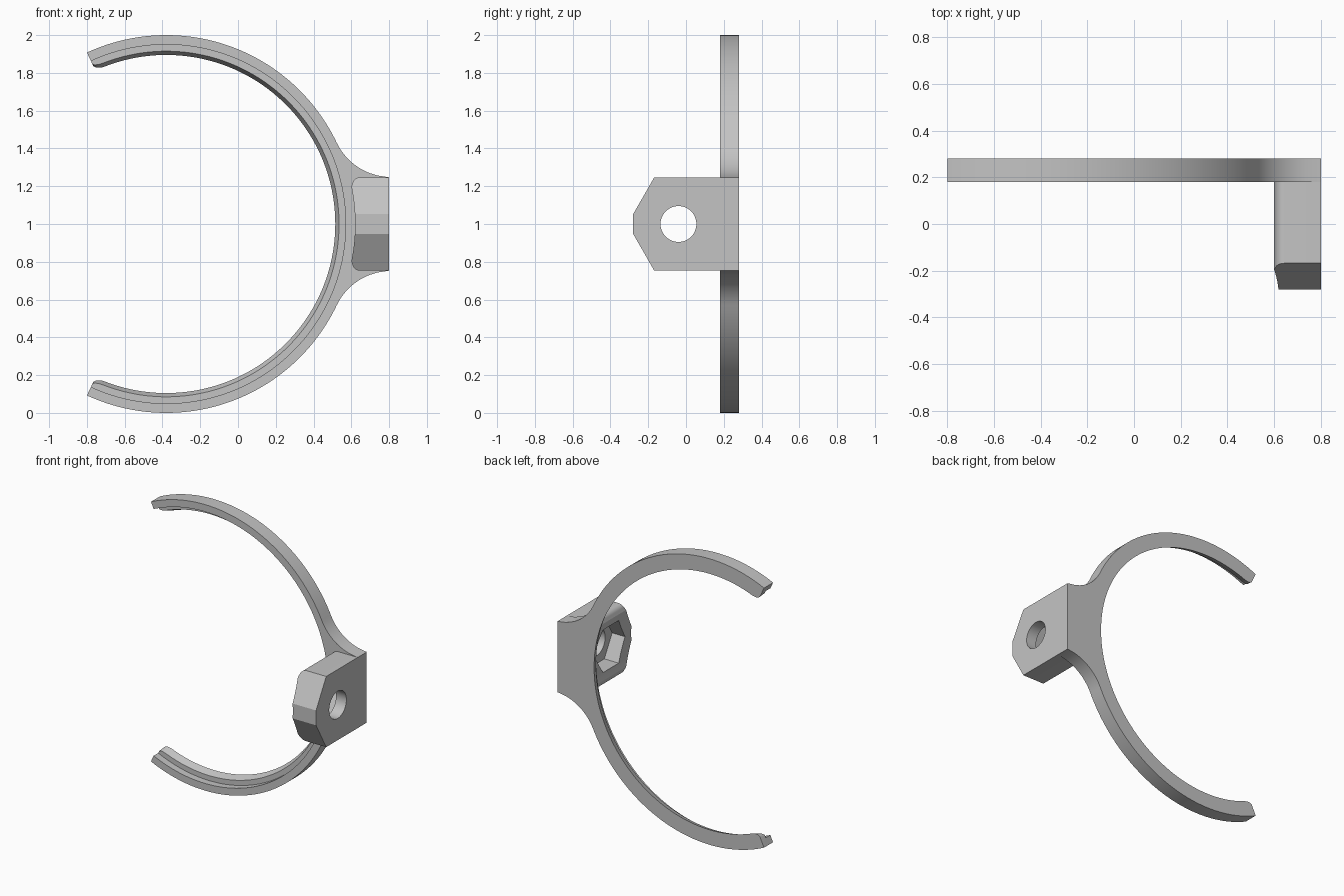
import bpy, bmesh, math
from math import sin, cos, sqrt, radians, pi

if "Cube" in bpy.data.objects:
    bpy.data.objects.remove(bpy.data.objects["Cube"])

CX, CZ = -0.38, 1.0            # ring centre
EDGE = 0.8                     # flat right edge
END = radians(114.8)           # ring opening
FA, FR = radians(25.5), 0.32   # neck fillet: tangent angle and radius
HALF = 0.247                   # half height of the lug
CORNER = math.atan2(HALF, EDGE - CX)

grey = bpy.data.materials.new("grey_plastic")
grey.diffuse_color = (0.55, 0.55, 0.55, 1)
grey.use_nodes = True
grey.node_tree.nodes["Principled BSDF"].inputs["Base Color"].default_value = grey.diffuse_color


def make(name, bm):
    bmesh.ops.recalc_face_normals(bm, faces=bm.faces)
    me = bpy.data.meshes.new(name)
    bm.to_mesh(me)
    bm.free()
    me.materials.append(grey)
    ob = bpy.data.objects.new(name, me)
    bpy.context.collection.objects.link(ob)
    return ob


def prism(name, pts, offset):
    """Extrude a closed 3D outline along an offset vector."""
    bm = bmesh.new()
    a = [bm.verts.new(p) for p in pts]
    b = [bm.verts.new([u + v for u, v in zip(p, offset)]) for p in pts]
    bm.faces.new(a)
    bm.faces.new(b)
    for i in range(len(a)):
        j = (i + 1) % len(a)
        bm.faces.new((a[i], a[j], b[j], b[i]))
    return make(name, bm)


def boolean(ob, cutter, operation):
    m = ob.modifiers.new(operation.lower(), 'BOOLEAN')
    m.operation, m.object, m.solver = operation, cutter, 'EXACT'
    bpy.context.view_layer.objects.active = ob
    bpy.ops.object.modifier_apply(modifier=m.name)
    bpy.data.objects.remove(cutter)


def smooth(ob):
    bpy.ops.object.select_all(action='DESELECT')
    ob.select_set(True)
    bpy.context.view_layer.objects.active = ob
    bpy.ops.object.shade_smooth_by_angle(angle=radians(25))


def outer(t):
    """Outer radius: flat edge, then concave neck, then the ring."""
    t = abs(t)
    if t <= CORNER + 1e-6:
        return (EDGE - CX) / cos(t)
    if t < FA:
        d = 1 + FR
        return d * cos(FA - t) - sqrt(FR ** 2 - (d * sin(FA - t)) ** 2)
    return 1.0


def rounding(t):
    """Extra inner radius that rounds off the ring tips."""
    s = min(1, (END - abs(t)) * 0.9 / 0.055)
    return 1 - sqrt(max(0, 1 - (1 - s) ** 2))


# Open ring with flared neck: stepped section swept around the centre
def span(a, b, n):
    return [a + (b - a) * i / n for i in range(n)]


tip = END - 0.055 / 0.9
half = span(0, CORNER, 6) + span(CORNER, FA, 12) + span(FA, tip, 48)
half += [END - (END - tip) * (1 - i / 8) ** 2 for i in range(9)]
angles = [-t for t in reversed(half[1:])] + half
bm = bmesh.new()
rows = []
for t in angles:
    e, o = rounding(t), outer(t)
    section = [(o, 0.18), (0.95, 0.18), (0.95, 0.23), (0.915 + 0.02 * e, 0.23),
               (0.895 + 0.032 * e, 0.28), (o, 0.28)]
    rows.append([bm.verts.new((CX + r * cos(t), y, CZ + r * sin(t))) for r, y in section])
for a, b in zip(rows, rows[1:]):
    for i in range(6):
        j = (i + 1) % 6
        bm.faces.new((a[i], a[j], b[j], b[i]))
bm.faces.new(rows[0])
bm.faces.new(rows[-1])
ring = make("clip_ring", bm)
smooth(ring)

# Mounting lug: front outline with a curved, rounded inner side
R = 0.04
top = [(0.645 - R * sin(k * pi / 16), CZ + HALF - R + R * cos(k * pi / 16)) for k in range(8)]
curve = [(CX + cos(t), CZ + sin(t)) for t in [0.2 - 0.4 * i / 16 for i in range(17)]]
bottom = [(x, 2 * CZ - z) for x, z in reversed(top)]
outline = [(EDGE, CZ + HALF)] + top + curve + bottom + [(EDGE, CZ - HALF)]
lug = prism("mounting_lug", [(x, -0.30, z) for x, z in outline], (0, 0.52, 0))

# Side outline with the clipped nose
side = [(0.22, -0.3), (-0.168, -0.3), (-0.168, -HALF), (-0.28, -0.052),
        (-0.28, 0.052), (-0.168, HALF), (-0.168, 0.3), (0.22, 0.3)]
side[0], side[-1] = (0.20, -0.3), (0.20, 0.3)
boolean(lug, prism("nose_cutter", [(0.5, y, CZ + z) for y, z in side], (0.5, 0, 0)), 'INTERSECT')


# Bolt hole through the lug and hexagonal nut pocket on its inner side
def polygon(x, r, n):
    return [(x, -0.04 + r * cos(2 * pi * i / n), CZ + r * sin(2 * pi * i / n)) for i in range(n)]


boolean(lug, prism("hole_cutter", polygon(0.5, 0.095, 48), (0.5, 0, 0)), 'DIFFERENCE')
boolean(lug, prism("nut_cutter", polygon(0.5, 0.172, 6), (0.22, 0, 0)), 'DIFFERENCE')
smooth(lug)
